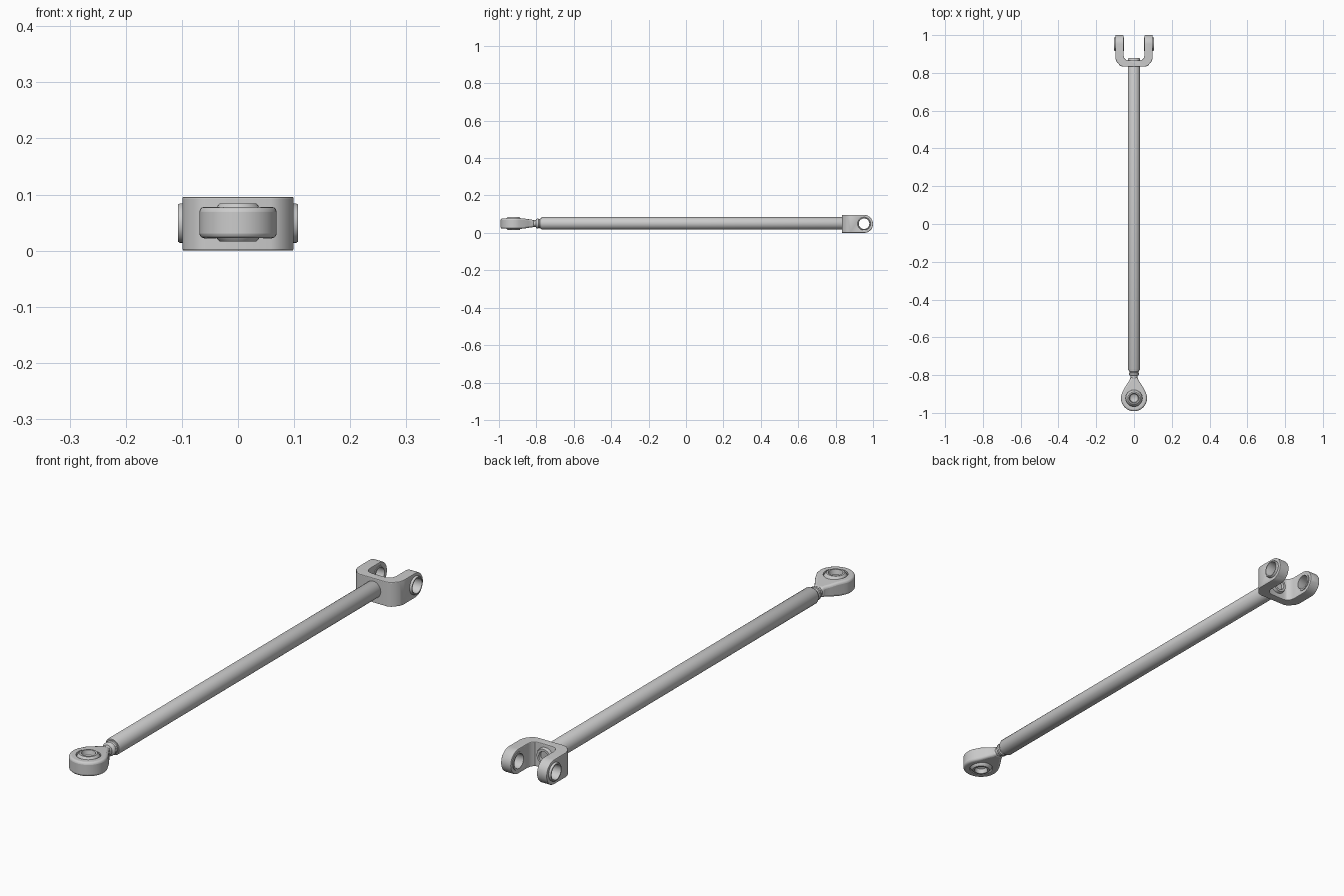
import bpy, bmesh
from math import sin, cos, pi, radians
from mathutils import Matrix

if "Cube" in bpy.data.objects:
    bpy.data.objects.remove(bpy.data.objects["Cube"])

ZC = 0.05                       # height of the rod axis
EYE_Y, PIN_Y = -0.922, 0.952    # eye centre, fork pin centre
AXIS = {'X': Matrix.Rotation(pi / 2, 4, 'Y'),
        'Y': Matrix.Rotation(-pi / 2, 4, 'X'),
        'Z': Matrix.Identity(4)}


def finish(name, bm, matrix=None, angle=35):
    bmesh.ops.remove_doubles(bm, verts=bm.verts, dist=1e-6)
    if matrix is not None:
        bm.transform(matrix)
    bmesh.ops.recalc_face_normals(bm, faces=bm.faces)
    me = bpy.data.meshes.new(name)
    bm.to_mesh(me)
    bm.free()
    ob = bpy.data.objects.new(name, me)
    bpy.context.collection.objects.link(ob)
    smooth(ob, angle)
    return ob


def smooth(ob, angle=35):
    bpy.ops.object.select_all(action='DESELECT')
    ob.select_set(True)
    bpy.context.view_layer.objects.active = ob
    bpy.ops.object.shade_smooth_by_angle(angle=radians(angle))


def lathe(name, profile, axis, loc, sides=32, closed=False):
    """Spin (radius, distance) points around an axis."""
    bm = bmesh.new()
    rings = [[bm.verts.new((r * cos(2 * pi * i / sides), r * sin(2 * pi * i / sides), h))
              for i in range(sides)] for r, h in profile]
    pairs = list(zip(rings, rings[1:]))
    if closed:
        pairs.append((rings[-1], rings[0]))
    for a, b in pairs:
        for i in range(sides):
            j = (i + 1) % sides
            bm.faces.new((a[i], a[j], b[j], b[i]))
    if not closed:
        bm.faces.new(rings[0])
        bm.faces.new(rings[-1])
    return finish(name, bm, Matrix.Translation(loc) @ AXIS[axis])


def prism(name, points, direction):
    """Extrude an outline of 3D points along a vector."""
    bm = bmesh.new()
    face = bm.faces.new([bm.verts.new(p) for p in points])
    new = bmesh.ops.extrude_face_region(bm, geom=[face])['geom']
    bmesh.ops.translate(bm, vec=direction, verts=[v for v in new if isinstance(v, bmesh.types.BMVert)])
    return finish(name, bm)


def apply(ob, kind, **settings):
    mod = ob.modifiers.new(kind.lower(), kind)
    for key, value in settings.items():
        setattr(mod, key, value)
    bpy.context.view_layer.objects.active = ob
    bpy.ops.object.modifier_apply(modifier=mod.name)


def boolean(ob, cutter, operation):
    apply(ob, 'BOOLEAN', object=cutter, operation=operation, solver='EXACT')
    bpy.data.objects.remove(cutter)


def arc(cx, cy, r, a0, a1, n):
    return [(cx + r * cos(radians(a0 + (a1 - a0) * i / n)),
             cy + r * sin(radians(a0 + (a1 - a0) * i / n))) for i in range(n + 1)]


# Main tube, its far end poking through the fork bridge with a recess
lathe("tube", [(0.024, -0.775), (0.030, -0.775), (0.033, -0.769), (0.033, 0.872),
               (0.030, 0.878), (0.021, 0.878), (0.019, 0.850)], 'Y', (0, 0, ZC + 0.001))

# Threaded shank and jam collar of the rod end
lathe("rod_end_shank", [(0.018, -0.84), (0.019, -0.803), (0.024, -0.800), (0.026, -0.797),
                        (0.026, -0.789), (0.023, -0.785), (0.026, -0.781), (0.026, -0.765)],
      'Y', (0, 0, ZC), 24)

# Teardrop eye housing
side = [(0.050, -0.868), (0.034, -0.842), (0.023, -0.826), (0.020, -0.812)]
outline = side[::-1] + arc(0, EYE_Y, 0.069, 30, -210, 30) + [(-x, y) for x, y in side]
H = 0.028
eye = prism("eye_housing", [(x, y, ZC - H) for x, y in outline], (0, 0, 2 * H))
for v in eye.data.vertices:      # thin the housing toward the neck
    t = max(0, min(1, (v.co.y + 0.87) / 0.058))
    v.co.z = ZC + (v.co.z - ZC) * (1 - 0.35 * t)
apply(eye, 'BEVEL', width=0.009, segments=3, limit_method='ANGLE', angle_limit=radians(50))
hole = lathe("eye_cutter", [(0.044, -0.1), (0.044, 0.1)], 'Z', (0, EYE_Y, ZC))
boolean(eye, hole, 'DIFFERENCE')
smooth(eye)

# Swivel ball with a recess in each face
R = 0.047
ball = [(R * cos(radians(a)), R * sin(radians(a))) for a in range(-46, 47, 4)]
lathe("swivel_ball", [(0.010, -0.010), (0.022, -0.016), (0.026, -0.034)] + ball +
      [(0.026, 0.034), (0.022, 0.016), (0.010, 0.010)], 'Z', (0, EYE_Y, ZC))

# Fork: U outline seen from above, trimmed by its rounded side outline
half = [(0.058, 0.833), (0.074, 0.838), (0.094, 0.862), (0.099, 0.880), (0.099, 1.02), (0.056, 1.02),
        (0.056, 0.895), (0.052, 0.879), (0.043, 0.869), (0.030, 0.866)]
outline = half + [(-x, y) for x, y in half[::-1]]
fork = prism("fork", [(x, y, -0.02) for x, y in outline], (0, 0, 0.14))
side = [(0.82, 0.0)] + arc(PIN_Y, 0.048, 0.048, -90, 90, 20) + [(0.82, 0.096)]
trim = prism("fork_trim", [(-0.2, y, z) for y, z in side], (0.4, 0, 0))
boolean(fork, trim, 'INTERSECT')
pin_hole = lathe("fork_cutter", [(0.034, -0.2), (0.034, 0.2)], 'X', (0, PIN_Y, 0.049))
boolean(fork, pin_hole, 'DIFFERENCE')
apply(fork, 'BEVEL', width=0.003, segments=2, limit_method='ANGLE', angle_limit=radians(60))
smooth(fork)

# Bushing in each fork arm
for name, s in (("left_bushing", -1), ("right_bushing", 1)):
    lathe(name, [(0.028, 0.054 * s), (0.035, 0.054 * s), (0.035, 0.104 * s),
                 (0.033, 0.107 * s), (0.029, 0.107 * s), (0.028, 0.105 * s)],
          'X', (0, PIN_Y, 0.049), closed=True)
